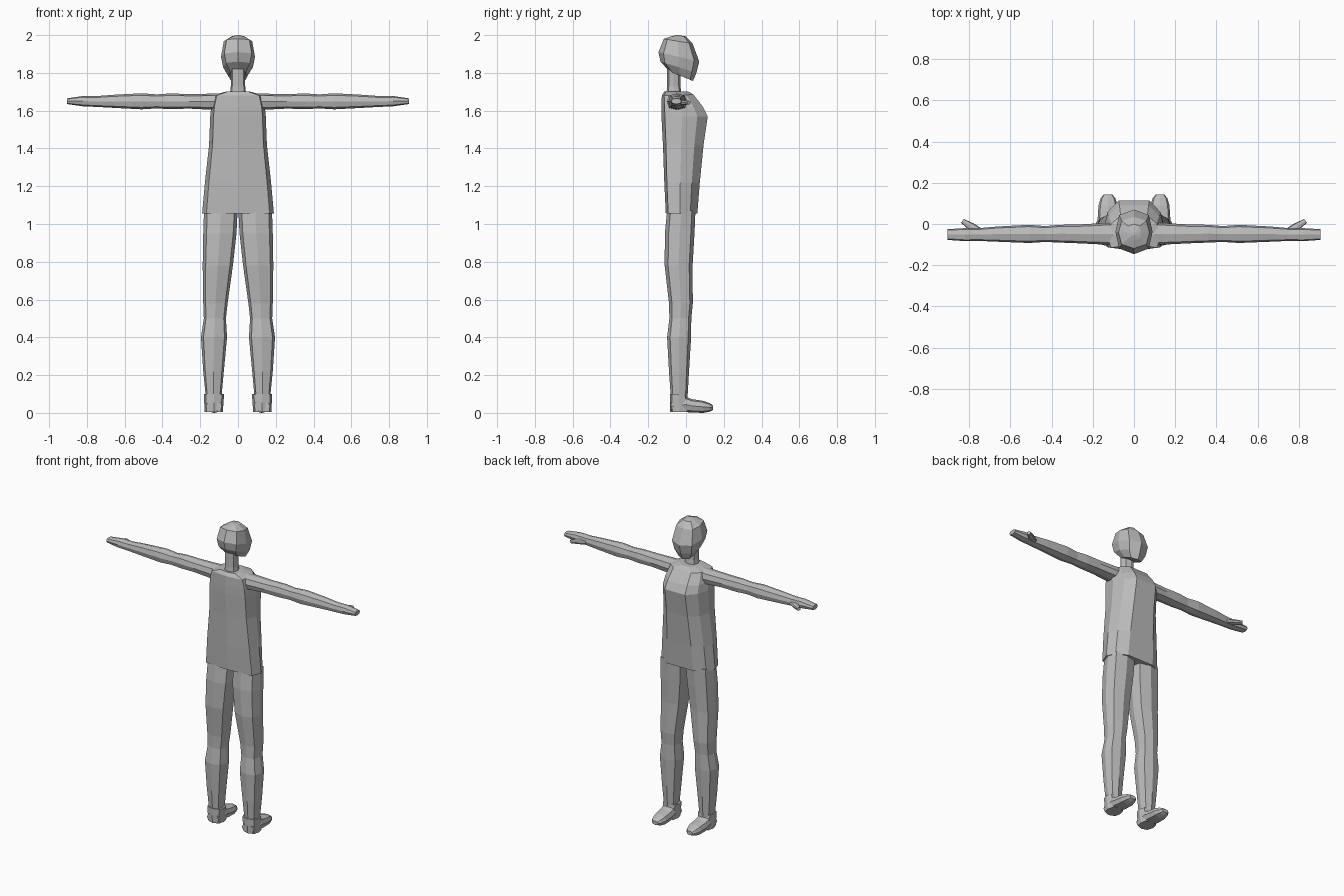
import bpy, bmesh
from mathutils import Vector as V

grey = bpy.data.materials.new("plain grey")
grey.diffuse_color = (0.5, 0.5, 0.5, 1)

# unit cross-sections, (across, back to front)
EIGHT = [(0, -1), (.8, -.75), (1, 0), (.8, .75), (0, 1), (-.8, .75), (-1, 0), (-.8, -.75)]
BODY = [(0, -1), (.88, -.85), (1, -.1), (.86, .55), (.5, 1),
        (-.5, 1), (-.86, .55), (-1, -.1), (-.88, -.85)]


def loft(name, rings, section=EIGHT, side=1):
    """Skin rings of (centre, across vector, depth vector); side -1 mirrors."""
    bm = bmesh.new()
    loops = []
    for c, u, v in rings:
        pts = [V(c) + V(u) * a + V(v) * b for a, b in section]
        loops.append([bm.verts.new((p.x * side, p.y, p.z)) for p in pts])
    n = len(section)
    for a, b in zip(loops, loops[1:]):
        for i in range(n):
            j = (i + 1) % n
            bm.faces.new((a[i], a[j], b[j], b[i]))
    bm.faces.new(loops[0])
    bm.faces.new(loops[-1])
    bmesh.ops.recalc_face_normals(bm, faces=bm.faces)
    me = bpy.data.meshes.new(name)
    bm.to_mesh(me)
    bm.free()
    me.materials.append(grey)
    ob = bpy.data.objects.new(name, me)
    bpy.context.collection.objects.link(ob)
    return ob


def tilted(hw, yb, zb, yf, zf):
    """Ring centred on x = 0 from a back point to a front point."""
    return ((0, (yb + yf) / 2, (zb + zf) / 2), (hw, 0, 0), (0, (yf - yb) / 2, (zf - zb) / 2))


def flat(z, x0, x1, y0, y1):
    """Horizontal ring."""
    return (((x0 + x1) / 2, (y0 + y1) / 2, z), ((x1 - x0) / 2, 0, 0), (0, (y1 - y0) / 2, 0))


def along_x(x, y0, y1, z0, z1):
    return ((x, (y0 + y1) / 2, (z0 + z1) / 2), (0, (y1 - y0) / 2, 0), (0, 0, (z1 - z0) / 2))


def along_y(y, x0, x1, z0, z1):
    return (((x0 + x1) / 2, y, (z0 + z1) / 2), ((x1 - x0) / 2, 0, 0), (0, 0, (z1 - z0) / 2))


# head and neck
loft("head", [tilted(.05, -.09, 1.81, .037, 1.757),
              tilted(.079, -.135, 1.86, .055, 1.80),
              tilted(.09, -.146, 1.91, .07, 1.86),
              tilted(.075, -.118, 1.98, .035, 1.955),
              tilted(.035, -.08, 1.993, 0, 1.993),
              tilted(.008, -.055, 2.0, -.04, 2.0)])
loft("neck", [tilted(.045, -.105, 1.67, -.02, 1.67),
              tilted(.038, -.1, 1.73, -.03, 1.73),
              tilted(.038, -.1, 1.83, -.03, 1.82)])

# shirt, wider at the hem and deep at the chest
loft("torso", [tilted(.19, -.107, 1.055, .06, 1.055),
               tilted(.175, -.115, 1.22, .073, 1.22),
               tilted(.153, -.122, 1.42, .093, 1.42),
               tilted(.147, -.13, 1.57, .115, 1.57),
               tilted(.142, -.13, 1.62, .09, 1.62),
               tilted(.128, -.128, 1.68, .04, 1.685),
               tilted(.06, -.115, 1.702, .01, 1.702)], BODY)

for side, label in ((1, "right"), (-1, "left")):
    # arm with flat hand
    loft(label + "_arm", [along_x(.08, -.1, .005, 1.605, 1.693),
                          along_x(.14, -.1, .005, 1.605, 1.69),
                          along_x(.26, -.094, -.002, 1.611, 1.688),
                          along_x(.36, -.09, -.004, 1.608, 1.691),
                          along_x(.43, -.087, -.01, 1.612, 1.686),
                          along_x(.51, -.092, -.004, 1.607, 1.692),
                          along_x(.66, -.086, -.012, 1.615, 1.684),
                          along_x(.75, -.082, -.02, 1.62, 1.677),
                          along_x(.82, -.083, -.02, 1.623, 1.678),
                          along_x(.905, -.077, -.025, 1.635, 1.665)], side=side)
    # thumb
    loft(label + "_thumb", [((.755, -.04, 1.643), (.014, -.02, 0), (0, 0, .015)),
                            ((.79, -.012, 1.643), (.012, -.015, 0), (0, 0, .014)),
                            ((.832, .015, 1.643), (.007, -.009, 0), (0, 0, .01))], side=side)
    # trouser leg
    loft(label + "_leg", [flat(.08, .088, .17, -.08, .008),
                          flat(.22, .075, .184, -.09, .016),
                          flat(.40, .058, .196, -.1, .027),
                          flat(.50, .064, .181, -.088, .028),
                          flat(.58, .055, .184, -.09, .036),
                          flat(.78, .027, .187, -.113, .035),
                          flat(.95, .008, .184, -.112, .045),
                          flat(1.07, .002, .18, -.1, .05)], side=side)
    # shoe: ankle cuff and toe
    loft(label + "_shoe_cuff", [flat(.005, .08, .176, -.084, .02),
                                flat(.055, .077, .179, -.086, .012),
                                flat(.1, .073, .181, -.086, .006)], side=side)
    loft(label + "_shoe_foot", [along_y(-.08, .085, .17, .008, .06),
                                along_y(0, .08, .176, .004, .085),
                                along_y(.03, .08, .176, .002, .073),
                                along_y(.09, .08, .172, 0, .064),
                                along_y(.125, .09, .162, .006, .052),
                                along_y(.142, .105, .148, .015, .04)], side=side)
